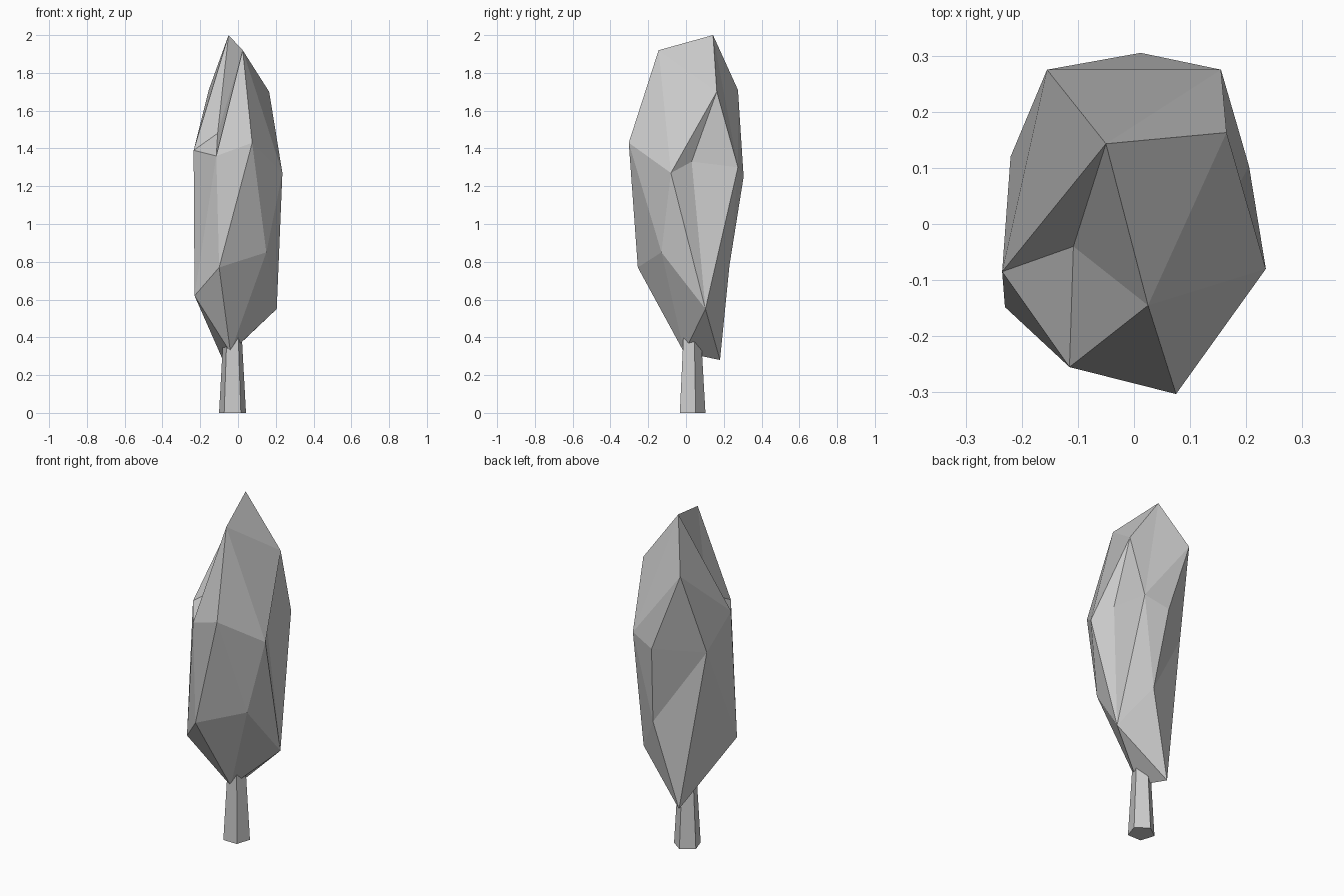
import bpy
import bmesh

cube = bpy.data.objects.get("Cube")
if cube:
    bpy.data.objects.remove(cube, do_unlink=True)

# One plain grey for the whole tree
grey = bpy.data.materials.new("light grey")
grey.use_nodes = True
colour = (0.6, 0.6, 0.6, 1)
grey.diffuse_color = colour
grey.node_tree.nodes["Principled BSDF"].inputs["Base Color"].default_value = colour

# Corners of the faceted crown, from the tip down
corners = {
    "tip": (-.05, .143, 2), "peak": (.025, -.145, 1.92),
    "shoulder_left": (.165, .163, 1.7), "shoulder_back": (-.155, .275, 1.71),
    "dent_top": (-.108, -.04, 1.48), "brow": (.075, -.303, 1.43),
    "side_right": (-.235, -.085, 1.39), "cheek": (-.115, -.255, 1.36),
    "dent_left": (.165, .03, 1.33), "back_left": (.155, .275, 1.3),
    "side_left": (.235, -.08, 1.27), "back": (.012, .305, 1.25),
    "back_right": (-.22, .12, 1.22), "front_left": (.15, -.13, .85),
    "back_low": (.055, .23, .78), "front": (-.1, -.255, .77),
    "low_right": (-.23, -.148, .62), "low_left": (.205, .103, .55),
    "root": (-.04, -.01, .32), "heel": (-.08, .18, .28),
}

# Facets fan out from the main corners; a closed fan goes all the way round
closed_fans = {
    "tip": "peak shoulder_left back_left shoulder_back side_right dent_top",
    "cheek": "brow peak dent_top side_right low_right front",
    "side_left": "peak brow front_left low_left dent_left shoulder_left",
    "back_low": "back_left low_left heel back_right back",
    "root": "low_right front front_left low_left heel",
}
open_fans = {
    "shoulder_back": "back_left back back_right side_right",
    "back_right": "side_right low_right heel",
    "dent_left": "shoulder_left back_left low_left",
    "brow": "front front_left",
}

# Crown
bm = bmesh.new()
verts = {name: bm.verts.new(co) for name, co in corners.items()}
for fans, closed in ((closed_fans, True), (open_fans, False)):
    for hub, names in fans.items():
        rim = names.split()
        if closed:
            rim.append(rim[0])
        for a, b in zip(rim, rim[1:]):
            bm.faces.new((verts[hub], verts[a], verts[b]))
bmesh.ops.recalc_face_normals(bm, faces=bm.faces)
mesh = bpy.data.meshes.new("crown")
bm.to_mesh(mesh)
bm.free()
mesh.materials.append(grey)
crown = bpy.data.objects.new("crown", mesh)
bpy.context.collection.objects.link(crown)

# Trunk: tapered five-sided post
height = .45
bpy.ops.mesh.primitive_cone_add(vertices=5, radius1=.075, radius2=.049,
                                depth=height, location=(-.029, .028, height / 2))
trunk = bpy.context.object
trunk.name = trunk.data.name = "trunk"
trunk.data.materials.append(grey)
